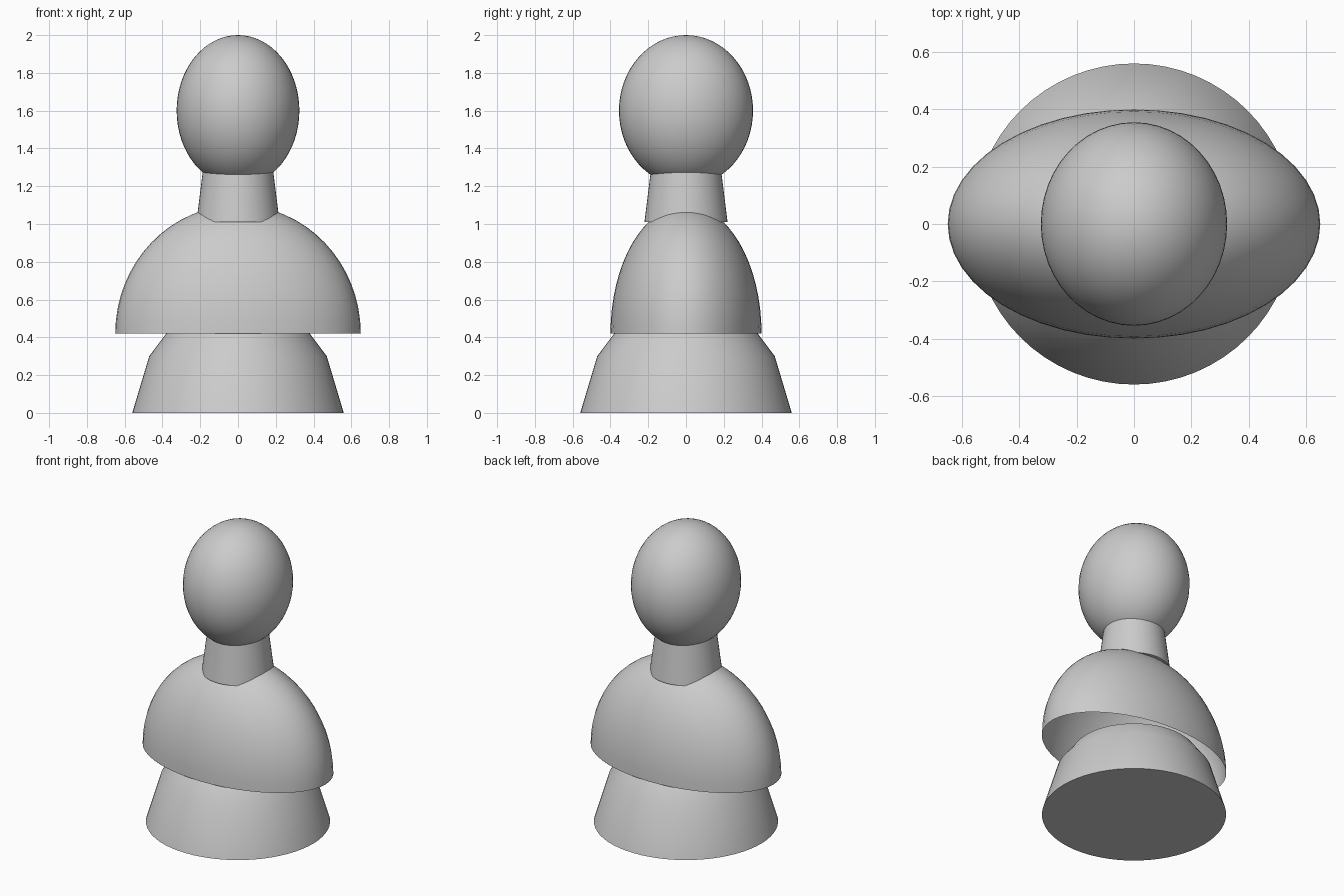
import bpy
import bmesh
import math

cube = bpy.data.objects.get("Cube")
if cube:
    bpy.data.objects.remove(cube, do_unlink=True)

# One plain grey for the whole bust
grey = bpy.data.materials.new("plain_grey")
grey.use_nodes = True
colour = (0.6, 0.6, 0.6, 1.0)
grey.diffuse_color = colour
grey.node_tree.nodes["Principled BSDF"].inputs["Base Color"].default_value = colour


def lathe(name, profile, scale=(1, 1), segments=64, caps=True):
    """Turn (radius, height) points round z; a zero radius makes a pole."""
    bm = bmesh.new()
    rings = []
    for radius, z in profile:
        count = segments if radius > 1e-5 else 1
        rings.append([bm.verts.new((radius * scale[0] * math.cos(math.tau * i / segments),
                                    radius * scale[1] * math.sin(math.tau * i / segments), z))
                      for i in range(count)])
    for low, high in zip(rings, rings[1:]):
        for i in range(segments):
            j = (i + 1) % segments
            corners = [low[i % len(low)], low[j % len(low)],
                       high[j % len(high)], high[i % len(high)]]
            bm.faces.new(list(dict.fromkeys(corners)))
    if caps:
        for ring in (rings[0][::-1], rings[-1]):
            if len(ring) > 1:
                bm.faces.new(ring)
    mesh = bpy.data.meshes.new(name)
    bm.to_mesh(mesh)
    bm.free()
    mesh.materials.append(grey)
    obj = bpy.data.objects.new(name, mesh)
    bpy.context.collection.objects.link(obj)
    bpy.ops.object.select_all(action="DESELECT")
    obj.select_set(True)
    bpy.context.view_layer.objects.active = obj
    bpy.ops.object.shade_smooth_by_angle(angle=math.radians(30))
    return obj


def arc(start, centre, height, steps):
    """Unit-radius elliptical profile from the start angle up to the top pole."""
    points = []
    for i in range(steps + 1):
        a = start + (math.pi / 2 - start) * i / steps
        points.append((max(0.0, math.cos(a)), centre + height * math.sin(a)))
    return points


# Plinth with a chamfered upper edge
lathe("base", [(0.56, 0), (0.47, 0.3), (0.38, 0.42)])

# Hollow half-ellipsoid shoulders, open underneath
lathe("shoulders", arc(0, 0.42, 0.68, 16), scale=(0.65, 0.4), segments=48, caps=False)

# Tapered neck
lathe("neck", [(0.22, 1.01), (0.18, 1.33)], segments=48)

# Egg-shaped head
lathe("head", arc(-math.pi / 2, 1.6, 0.4, 32), scale=(0.325, 0.355), segments=48)
